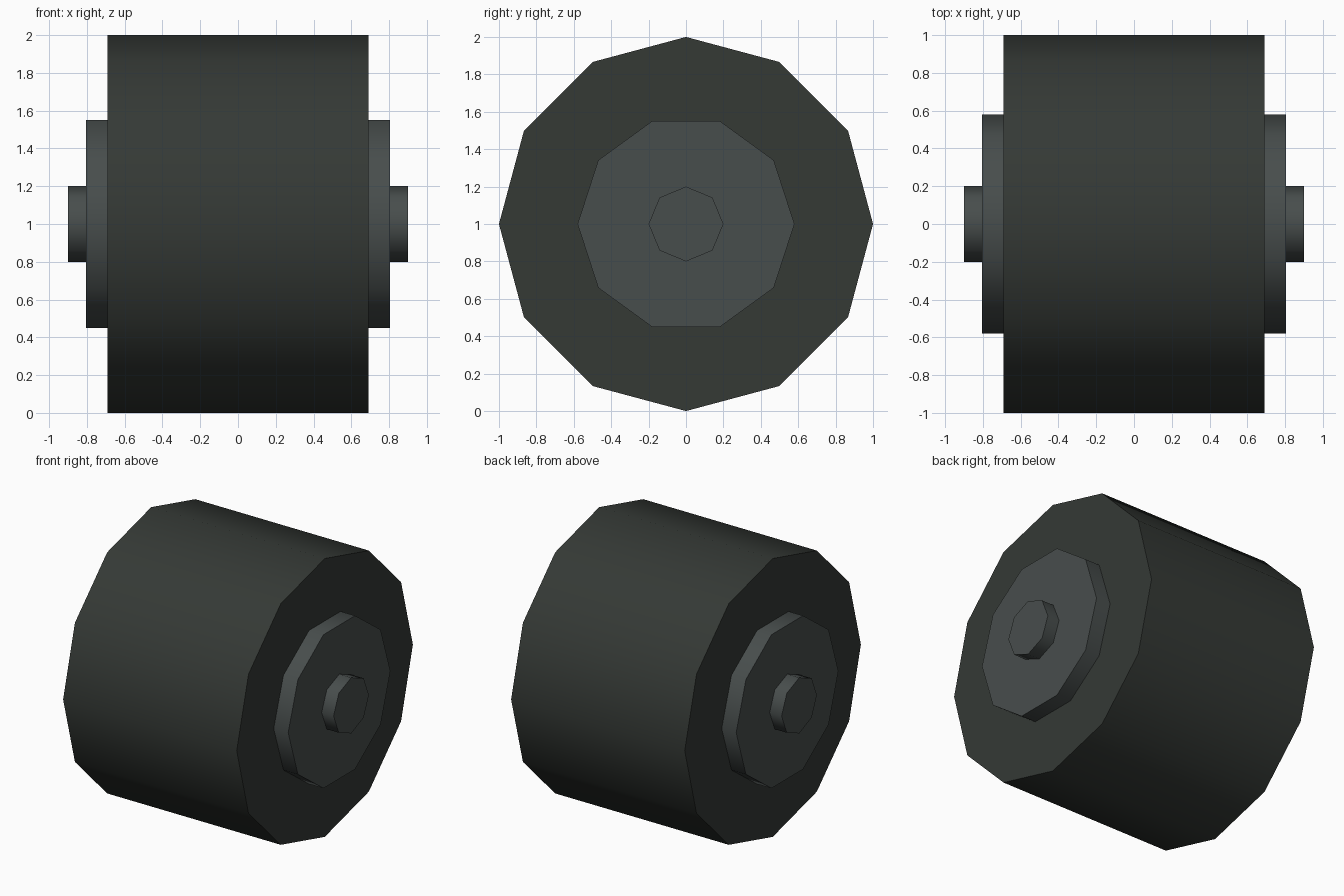
import bpy
from math import pi, radians

if "Cube" in bpy.data.objects:
    bpy.data.objects.remove(bpy.data.objects["Cube"])


def material(name, rgb):
    mat = bpy.data.materials.new(name)
    mat.diffuse_color = (*rgb, 1)
    mat.use_nodes = True
    mat.node_tree.nodes["Principled BSDF"].inputs["Base Color"].default_value = mat.diffuse_color
    return mat


def drum(name, sides, radius, width, mat):
    """Cylinder lying along x, with a corner pointing along +y."""
    bpy.ops.mesh.primitive_cylinder_add(
        vertices=sides, radius=radius, depth=width,
        location=(0, 0, 1), rotation=(0, pi / 2, 0))
    obj = bpy.context.object
    obj.name = name
    obj.data.materials.append(mat)
    # Round sides, crisp rims
    bpy.ops.object.shade_smooth_by_angle(angle=radians(60))
    return obj


rubber = material("rubber", (0.035, 0.041, 0.036))
metal = material("dark_metal", (0.064, 0.075, 0.073))

# Wide tyre, hub discs on both sides, and the axle through the middle
drum("tyre", 12, 1.0, 1.38, rubber)
drum("hub", 10, 0.58, 1.61, metal)
drum("axle", 8, 0.2, 1.8, metal)
